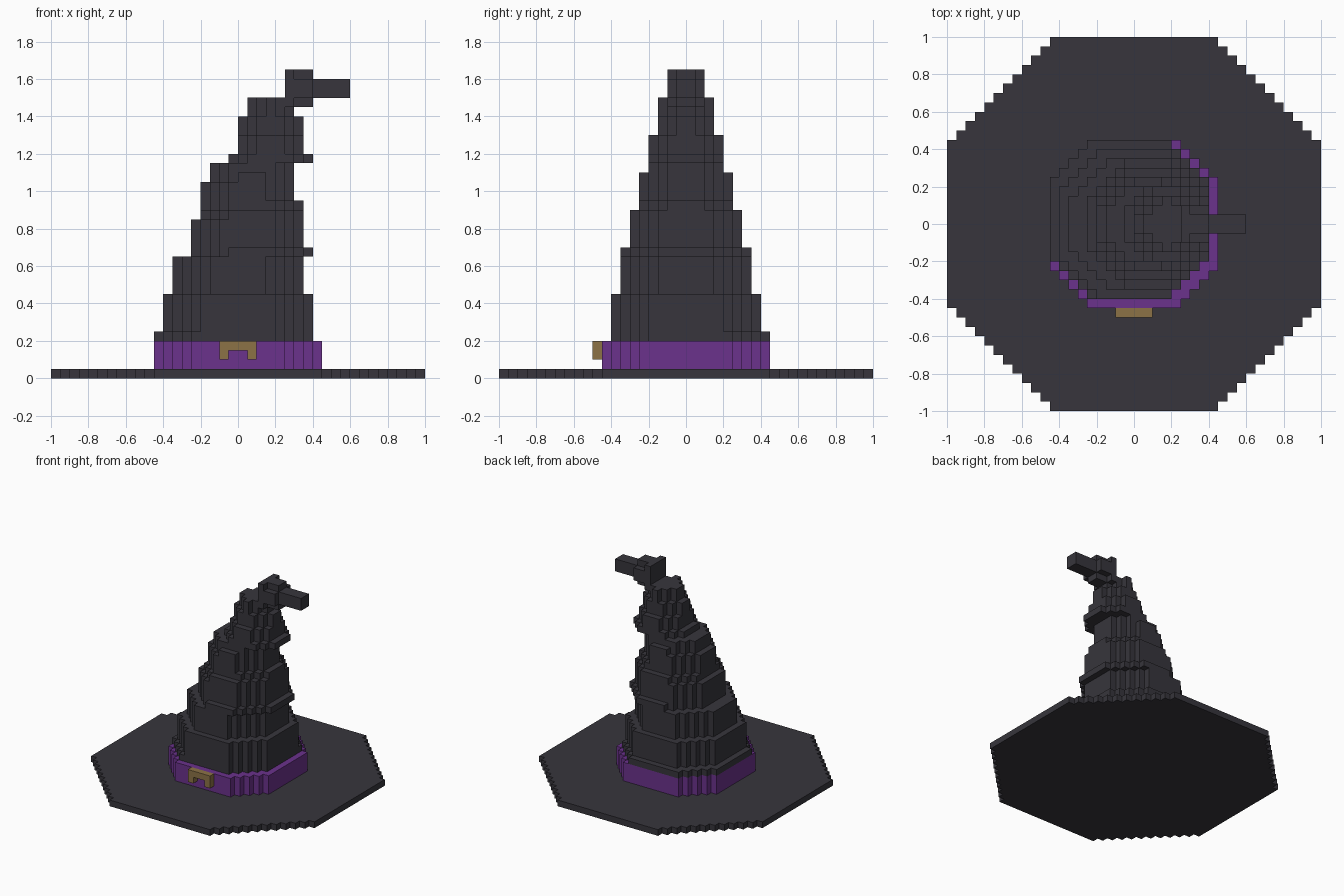
import bpy
import bmesh

if "Cube" in bpy.data.objects:
    bpy.data.objects.remove(bpy.data.objects["Cube"])

S = 0.05  # block size


def material(name, rgb):
    m = bpy.data.materials.new(name)
    m.diffuse_color = (*rgb, 1)
    m.use_nodes = True
    m.node_tree.nodes["Principled BSDF"].inputs["Base Color"].default_value = m.diffuse_color
    return m


black = material("charcoal felt", (0.038, 0.036, 0.045))
purple = material("purple band", (0.147, 0.032, 0.262))
gold = material("dull gold", (0.262, 0.171, 0.061))


def stepped_outline(x0, x1, y0, y1, cut):
    """Rectangle outline whose corners are cut away by a block staircase."""
    n = round(cut / S)
    pts = []
    for sx, sy in ((1, 1), (-1, 1), (-1, -1), (1, -1)):
        cx, cy = (x1 if sx > 0 else x0), (y1 if sy > 0 else y0)
        stair = []
        for i in range(n):
            stair.append((cx - sx * i * S, cy - sy * (n - i) * S))
            stair.append((cx - sx * (i + 1) * S, cy - sy * (n - i) * S))
        stair.append((cx - sx * n * S, cy))
        pts += stair if sx * sy > 0 else stair[::-1]
    return pts


def add_prism(bm, pts, z0, z1):
    face = bm.faces.new([bm.verts.new((x, y, z0)) for x, y in pts])
    ext = bmesh.ops.extrude_face_region(bm, geom=[face], use_keep_orig=True)
    top = [v for v in ext["geom"] if isinstance(v, bmesh.types.BMVert)]
    bmesh.ops.translate(bm, verts=top, vec=(0, 0, z1 - z0))


def build(name, mat, layers):
    """Each layer: x0, x1, y0, y1, corner cut, z0, z1."""
    bm = bmesh.new()
    for x0, x1, y0, y1, cut, z0, z1 in layers:
        add_prism(bm, stepped_outline(x0, x1, y0, y1, cut), z0, z1)
    bmesh.ops.recalc_face_normals(bm, faces=bm.faces)
    me = bpy.data.meshes.new(name)
    bm.to_mesh(me)
    bm.free()
    me.materials.append(mat)
    ob = bpy.data.objects.new(name, me)
    bpy.context.collection.objects.link(ob)
    return ob


# Brim and band
build("brim", black, [(-1, 1, -1, 1, 0.55, 0, 0.05)])
build("band", purple, [(-0.45, 0.45, -0.45, 0.45, 0.2, 0.05, 0.2)])

# Leaning crown: x0, x1, half depth, corner cut, z0, z1
crown = [
    (-0.40, 0.40, 0.40, 0.20, 0.25, 0.45),
    (-0.35, 0.35, 0.35, 0.20, 0.45, 0.65),
    (-0.25, 0.40, 0.35, 0.20, 0.65, 0.70),
    (-0.25, 0.35, 0.30, 0.15, 0.70, 0.85),
    (-0.20, 0.35, 0.30, 0.15, 0.85, 0.90),
    (-0.20, 0.35, 0.25, 0.15, 0.90, 0.95),
    (-0.20, 0.30, 0.25, 0.15, 0.95, 1.05),
    (-0.15, 0.30, 0.25, 0.15, 1.05, 1.10),
    (-0.15, 0.30, 0.20, 0.10, 1.10, 1.15),
    (-0.05, 0.40, 0.20, 0.10, 1.15, 1.20),
    (0.00, 0.35, 0.20, 0.10, 1.20, 1.30),
    (0.00, 0.35, 0.15, 0.10, 1.30, 1.40),
    (0.05, 0.30, 0.15, 0.10, 1.40, 1.50),
]
build("crown", black,
      [(-0.45, 0.40, -0.40, 0.45, 0.2, 0.20, 0.25)]
      + [(a, b, -d, d, c, z0, z1) for a, b, d, c, z0, z1 in crown])

# Bent tip with its sideways point
build("tip", black, [
    (0.25, 0.30, -0.10, 0.10, 0, 1.45, 1.65),
    (0.30, 0.40, -0.10, 0.10, 0, 1.50, 1.60),
    (0.30, 0.40, -0.05, 0.05, 0, 1.45, 1.65),
    (0.40, 0.60, -0.05, 0.05, 0, 1.50, 1.60),
])

# Buckle: top bar and two legs
build("buckle", gold, [
    (-0.10, 0.10, -0.50, -0.45, 0, 0.15, 0.20),
    (-0.10, -0.05, -0.50, -0.45, 0, 0.10, 0.15),
    (0.05, 0.10, -0.50, -0.45, 0, 0.10, 0.15),
])
